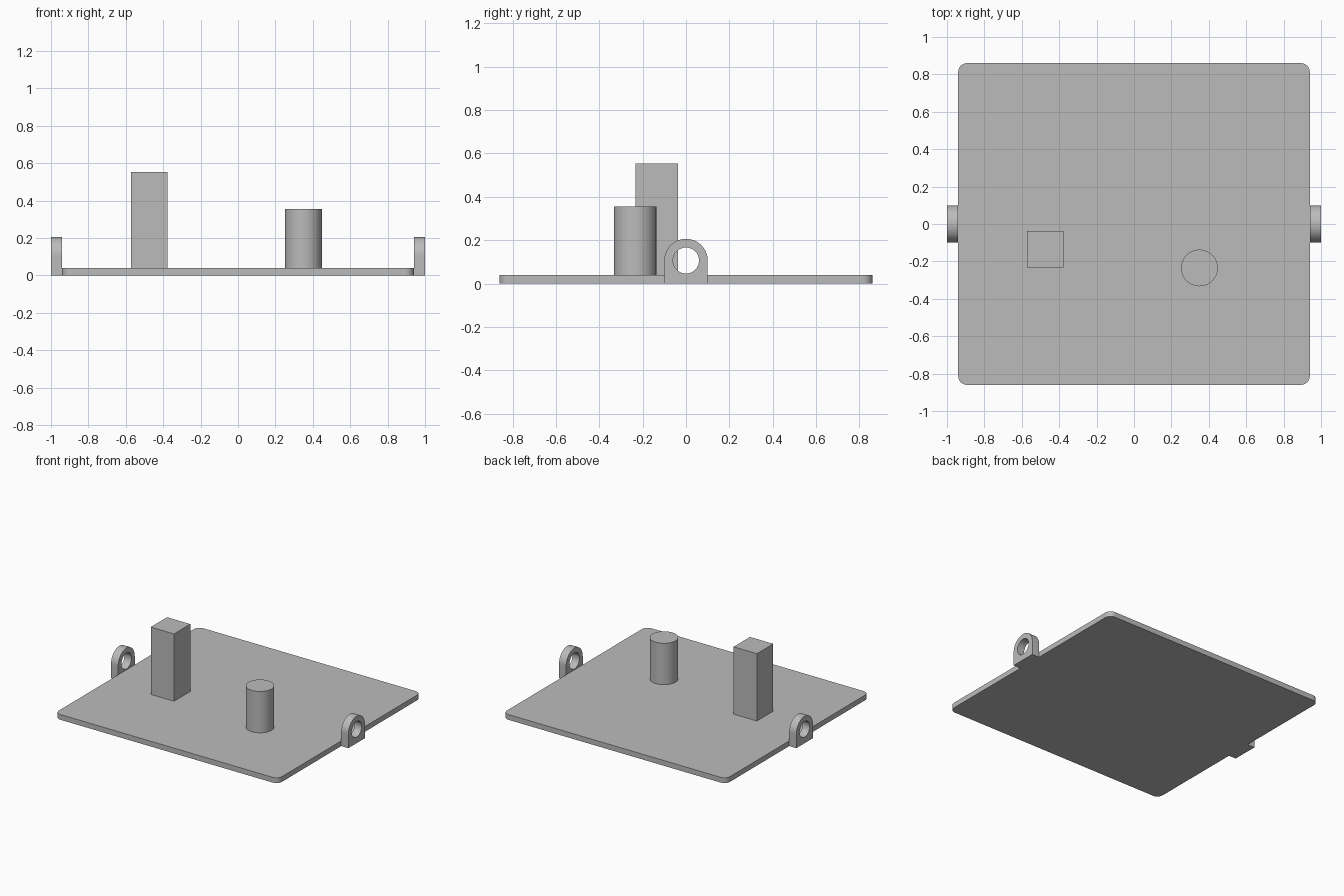
import bpy, bmesh
from math import sin, cos, pi, radians

cube = bpy.data.objects.get("Cube")
if cube:
    bpy.data.objects.remove(cube, do_unlink=True)

grey = bpy.data.materials.new("plain grey")
grey.use_nodes = True
colour = (0.5, 0.5, 0.5, 1)
grey.diffuse_color = colour
grey.node_tree.nodes["Principled BSDF"].inputs["Base Color"].default_value = colour


def finish(obj, name):
    obj.name = name
    obj.data.materials.append(grey)
    bpy.ops.object.select_all(action="DESELECT")
    obj.select_set(True)
    bpy.context.view_layer.objects.active = obj
    bpy.ops.object.shade_smooth_by_angle(angle=radians(30))
    return obj


def box(name, low, high):
    centre = [(a + b) / 2 for a, b in zip(low, high)]
    bpy.ops.mesh.primitive_cube_add(size=1, location=centre)
    obj = bpy.context.object
    obj.scale = [b - a for a, b in zip(low, high)]
    bpy.ops.object.transform_apply(location=False, rotation=False, scale=True)
    return finish(obj, name)


# Base plate with rounded vertical corners
plate = box("base_plate", (-0.94, -0.86, 0), (0.94, 0.86, 0.04))
bm = bmesh.new()
bm.from_mesh(plate.data)
uprights = [e for e in bm.edges
            if abs(e.verts[0].co.z - e.verts[1].co.z) > 0.01]
bmesh.ops.bevel(bm, geom=uprights, offset=0.047, segments=8,
                profile=0.5, affect="EDGES")
bm.to_mesh(plate.data)
bm.free()
finish_angle = radians(30)
bpy.ops.object.shade_smooth_by_angle(angle=finish_angle)

# Square post and round post standing on the plate
box("square_post", (-0.572, -0.233, 0.04), (-0.376, -0.037, 0.553))
bpy.ops.mesh.primitive_cylinder_add(vertices=64, radius=0.098, depth=0.315,
                                    location=(0.35, -0.235, 0.1975))
finish(bpy.context.object, "round_post")


# Side lugs: arched top, square foot, round through hole
def lug(name, side, count=64, half=0.1, hole=0.06, centre_z=0.106):
    bm = bmesh.new()
    rings = []
    for x in (0.94 * side, side):
        outer, inner = [], []
        for i in range(count):
            c, s = cos(2 * pi * i / count), sin(2 * pi * i / count)
            reach = half if s > -1e-6 else half / max(abs(c), abs(s))
            z = centre_z + reach * s
            if s < 0 and abs(s) >= abs(c) - 1e-6:
                z = 0
            outer.append(bm.verts.new((x, reach * c, z)))
            inner.append(bm.verts.new((x, hole * c, centre_z + hole * s)))
        rings += [outer, inner]
    near_out, near_in, far_out, far_in = rings
    for a, b in ((near_out, near_in), (near_in, far_in),
                 (far_in, far_out), (far_out, near_out)):
        for i in range(count):
            j = (i + 1) % count
            bm.faces.new((a[i], a[j], b[j], b[i]))
    bmesh.ops.recalc_face_normals(bm, faces=bm.faces)
    mesh = bpy.data.meshes.new(name)
    bm.to_mesh(mesh)
    bm.free()
    obj = bpy.data.objects.new(name, mesh)
    bpy.context.collection.objects.link(obj)
    finish(obj, name)


lug("left_lug", 1)
lug("right_lug", -1)
